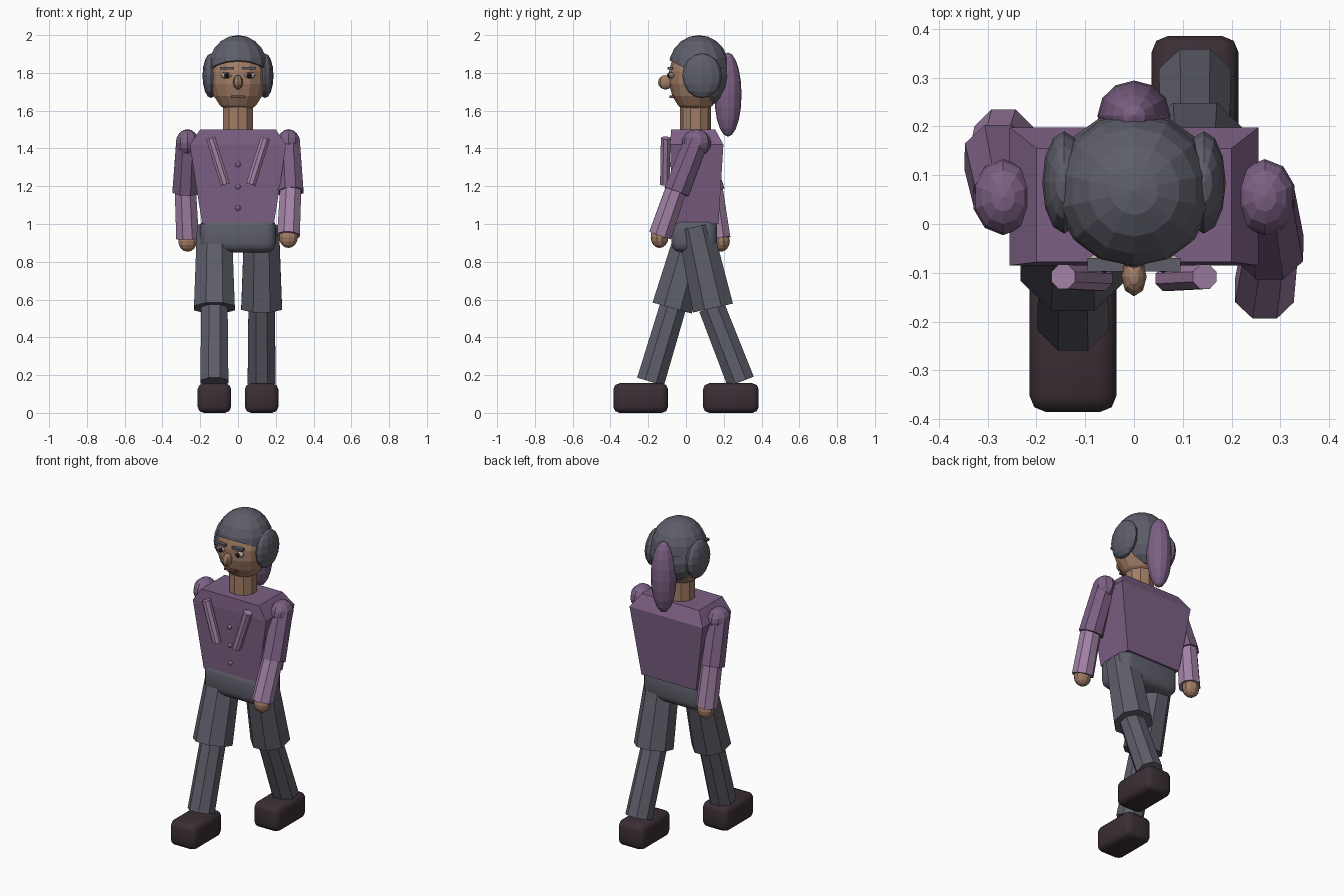
import bpy, bmesh, math
from mathutils import Vector, Matrix

if "Cube" in bpy.data.objects:
    bpy.data.objects.remove(bpy.data.objects["Cube"])


def material(name, rgb):
    m = bpy.data.materials.new(name)
    lin = [((c / 255 + 0.055) / 1.055) ** 2.4 for c in rgb]
    m.diffuse_color = (*lin, 1)
    m.use_nodes = True
    m.node_tree.nodes["Principled BSDF"].inputs["Base Color"].default_value = m.diffuse_color
    return m


GREY = material("charcoal_grey", (94, 94, 106))
PURPLE = material("dusty_purple", (124, 96, 132))
LILAC = material("light_lilac", (162, 130, 166))
SKIN = material("tan_skin", (162, 125, 102))
SHOE = material("dark_shoe", (58, 46, 53))
EYE = material("eye_white", (190, 178, 170))
PUPIL = material("dark_pupil", (42, 30, 30))
LIP = material("brown_lip", (112, 72, 66))


def finish(name, bm, mat):
    bmesh.ops.recalc_face_normals(bm, faces=bm.faces)
    me = bpy.data.meshes.new(name)
    bm.to_mesh(me)
    bm.free()
    me.materials.append(mat)
    ob = bpy.data.objects.new(name, me)
    bpy.context.collection.objects.link(ob)
    return ob


def ellipsoid(name, c, r, mat, seg=12, rings=8, cut=None):
    bm = bmesh.new()
    bmesh.ops.create_uvsphere(bm, u_segments=seg, v_segments=rings, radius=1)
    bm.transform(Matrix.Translation(c) @ Matrix.Diagonal((*r, 1)))
    if cut:  # keep only the part above a plane (point, normal)
        bmesh.ops.bisect_plane(bm, geom=bm.verts[:] + bm.edges[:] + bm.faces[:],
                               plane_co=cut[0], plane_no=cut[1], clear_inner=True)
        bmesh.ops.holes_fill(bm, edges=[e for e in bm.edges if e.is_boundary])
    return finish(name, bm, mat)


def limb(name, a, b, ra, rb, mat, sides=8):
    """Faceted tapered cylinder from a to b, with a flat side to the front."""
    a, b = Vector(a), Vector(b)
    z = (b - a).normalized()
    x = Vector((0, 1, 0)).cross(z).normalized()
    y = z.cross(x)
    bm = bmesh.new()
    rings = []
    for p, r in ((a, ra), (b, rb)):
        r /= math.cos(math.pi / sides)
        rings.append([bm.verts.new(p + x * r * math.cos(t) + y * r * math.sin(t))
                      for t in (math.tau * (i + 0.5) / sides for i in range(sides))])
    for i in range(sides):
        j = (i + 1) % sides
        bm.faces.new((rings[0][i], rings[0][j], rings[1][j], rings[1][i]))
    bm.faces.new(rings[0])
    bm.faces.new(rings[1])
    return finish(name, bm, mat)


def box(name, lo, hi, mat, bevel=0, segments=1):
    lo, hi = Vector(lo), Vector(hi)
    bm = bmesh.new()
    bmesh.ops.create_cube(bm, size=1)
    bm.transform(Matrix.Translation((lo + hi) / 2) @ Matrix.Diagonal((*(hi - lo), 1)))
    ob = finish(name, bm, mat)
    if bevel:
        m = ob.modifiers.new("bevel", 'BEVEL')
        m.width, m.segments = bevel, segments
        for p in ob.data.polygons:
            p.use_smooth = True
    return ob


# Torso: stacked rectangles (half width, front, back, height)
bm = bmesh.new()
rings = []
for w, f, b, z in ((0.19, -0.07, 0.172, 1.0), (0.255, -0.085, 0.198, 1.42),
                   (0.2, -0.078, 0.155, 1.5)):
    rings.append([bm.verts.new(p) for p in ((-w, f, z), (w, f, z), (w, b, z), (-w, b, z))])
for lower, upper in zip(rings, rings[1:]):
    for i in range(4):
        j = (i + 1) % 4
        bm.faces.new((lower[i], lower[j], upper[j], upper[i]))
bm.faces.new(rings[0])
bm.faces.new(rings[-1])
finish("torso", bm, PURPLE)

# Pelvis
box("pelvis", (-0.2, -0.078, 0.85), (0.2, 0.165, 1.035), GREY, 0.05, 3)

# Shirt buttons and slanted front bands
for i, (z, y) in enumerate(((1.315, -0.083), (1.197, -0.079), (1.085, -0.075))):
    ellipsoid(f"button_{i}", (0, y, z), (0.014, 0.012, 0.014), LILAC, 8, 6)
for side, s in (("right", -1), ("left", 1)):
    limb(side + "_front_band", (s * 0.145, -0.108, 1.455), (s * 0.068, -0.112, 1.21),
         0.025, 0.025, LILAC)

# Arms: side sign, elbow y, wrist (y, z), hand (y, z)
for side, s, ey, wrist, hand in (("right", -1, 0.138, (0.175, 0.925), (0.185, 0.91)),
                                 ("left", 1, -0.05, (-0.137, 0.94), (-0.14, 0.93))):
    elbow = Vector((s * 0.279, ey, 1.17))
    ellipsoid(side + "_shoulder", (s * 0.268, 0.055, 1.43), (0.064, 0.078, 0.072), PURPLE, 10, 8)
    limb(side + "_upper_arm", (s * 0.265, 0.055, 1.44), elbow, 0.062, 0.068, PURPLE)
    limb(side + "_forearm", elbow + Vector((0, 0, 0.02)), (s * 0.267, *wrist), 0.056, 0.06, LILAC)
    ellipsoid(side + "_hand", (s * 0.267, *hand), (0.052, 0.047, 0.057), SKIN, 10, 8)

# Legs: side sign, knee y, ankle y, shoe y range
for side, s, ky, ay, toe, heel in (("right", -1, -0.073, -0.188, -0.385, -0.095),
                                   ("left", 1, 0.143, 0.29, 0.09, 0.385)):
    x = s * 0.125
    limb(side + "_thigh", (x, 0.047, 0.985), (x, ky, 0.555), 0.092, 0.108, GREY)
    limb(side + "_shin", (x, ky * 0.95, 0.56), (x, ay, 0.165), 0.07, 0.074, GREY)
    box(side + "_shoe", (x - 0.089, toe, 0), (x + 0.089, heel, 0.157), SHOE, 0.033, 2)

# Neck and head
limb("neck", (0, 0.05, 1.47), (0, 0.05, 1.66), 0.079, 0.079, SKIN, 10)
ellipsoid("head", (0, 0.05, 1.775), (0.152, 0.142, 0.193), SKIN, 14, 9)
ellipsoid("nose", (0, -0.108, 1.75), (0.026, 0.04, 0.038), SKIN, 8, 8)

# Eyes, brows and mouth
for side, s in (("right", -1), ("left", 1)):
    ellipsoid(side + "_eye", (s * 0.062, -0.075, 1.787), (0.032, 0.017, 0.017), EYE, 10, 6)
    ellipsoid(side + "_pupil", (s * 0.06, -0.088, 1.787), (0.014, 0.012, 0.015), PUPIL, 8, 6)
    box(side + "_brow", (s * 0.058 - 0.037, -0.097, 1.817), (s * 0.058 + 0.037, -0.07, 1.831), GREY)
box("mouth", (-0.037, -0.088, 1.668), (0.037, -0.06, 1.68), LIP)

# Hair: tilted cap, back mass, side puffs and a long tied tail
ellipsoid("hair_cap", (0, 0.068, 1.83), (0.16, 0.16, 0.17), GREY, 14, 10,
          ((0, -0.09, 1.868), (0, 0.5, 1)))
ellipsoid("hair_back", (0, 0.125, 1.78), (0.145, 0.105, 0.15), GREY, 12, 8)
for side, s in (("right", -1), ("left", 1)):
    ellipsoid(side + "_hair_puff", (s * 0.143, 0.085, 1.785), (0.045, 0.105, 0.118), GREY, 12, 8)
ellipsoid("hair_tail", (0, 0.222, 1.685), (0.075, 0.072, 0.223), PURPLE, 12, 10)
